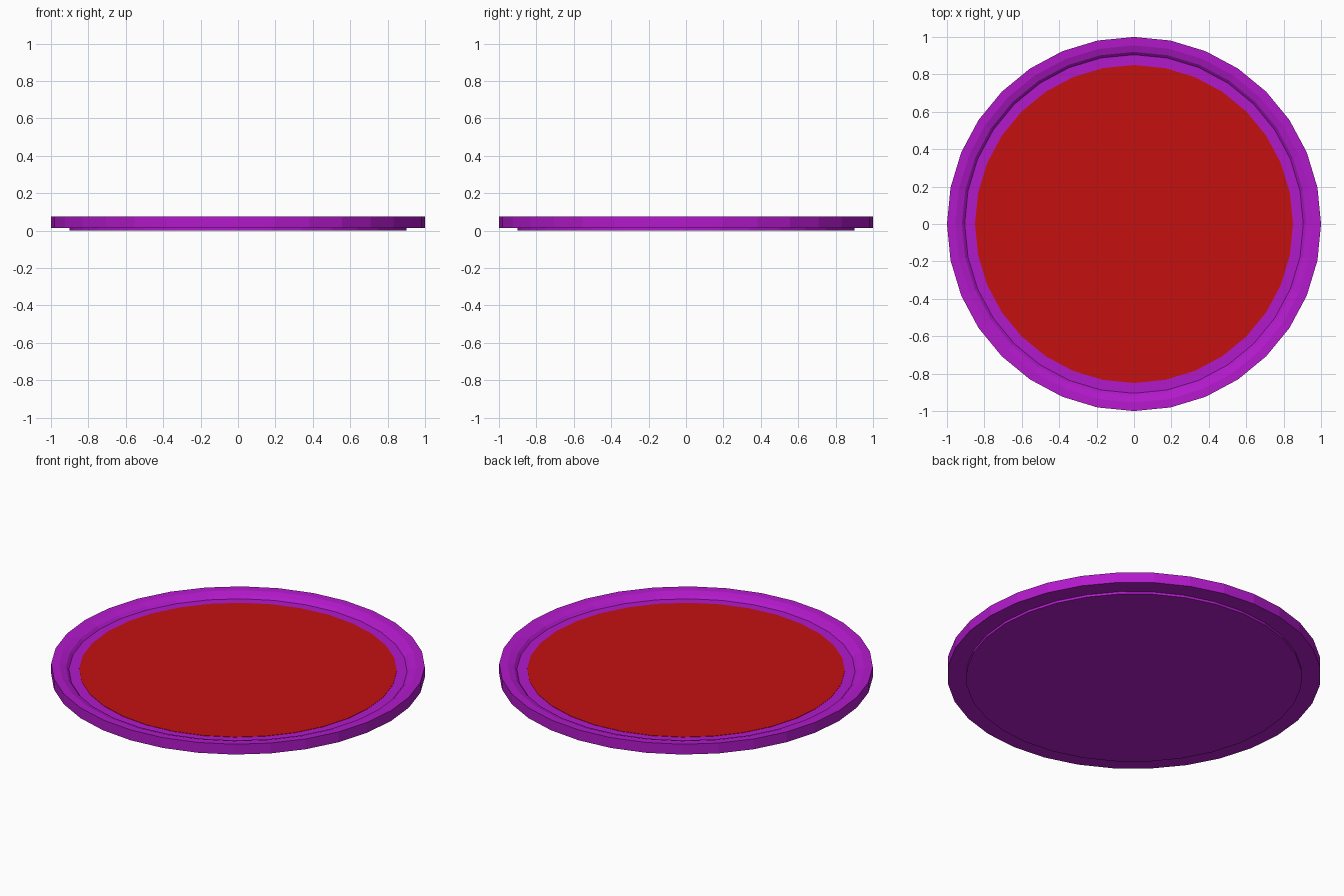
import bpy, bmesh
from math import sin, cos, tau

if "Cube" in bpy.data.objects:
    bpy.data.objects.remove(bpy.data.objects["Cube"])

SIDES = 32


def material(name, color):
    m = bpy.data.materials.new(name)
    m.diffuse_color = color
    m.use_nodes = True
    m.node_tree.nodes["Principled BSDF"].inputs["Base Color"].default_value = m.diffuse_color
    return m


def lathe(name, profile, mat):
    """Revolve an (r, z) profile and cap both of its ends."""
    bm = bmesh.new()
    rings = [[bm.verts.new((r * cos(tau * i / SIDES), r * sin(tau * i / SIDES), z))
              for i in range(SIDES)] for r, z in profile]
    for a, b in zip(rings, rings[1:]):
        for i in range(SIDES):
            j = (i + 1) % SIDES
            bm.faces.new((a[i], a[j], b[j], b[i]))
    bm.faces.new(rings[0][::-1])
    bm.faces.new(rings[-1])
    mesh = bpy.data.meshes.new(name)
    bm.to_mesh(mesh)
    bm.free()
    ob = bpy.data.objects.new(name, mesh)
    bpy.context.collection.objects.link(ob)
    mesh.materials.append(mat)
    return ob


purple = material("purple", (0.45, 0.01, 0.6, 1))
red = material("red", (0.55, 0.005, 0.005, 1))

# Plate: foot, outer wall, rim sloping inward, step down to the well
plate = lathe("plate", [(0.90, 0.0), (0.90, 0.014), (1.0, 0.014), (1.0, 0.075),
                        (0.955, 0.073), (0.92, 0.061), (0.905, 0.046),
                        (0.85, 0.046)], purple)

# Red surface filling the well
filling = lathe("filling", [(0.85, 0.044), (0.85, 0.048)], red)
